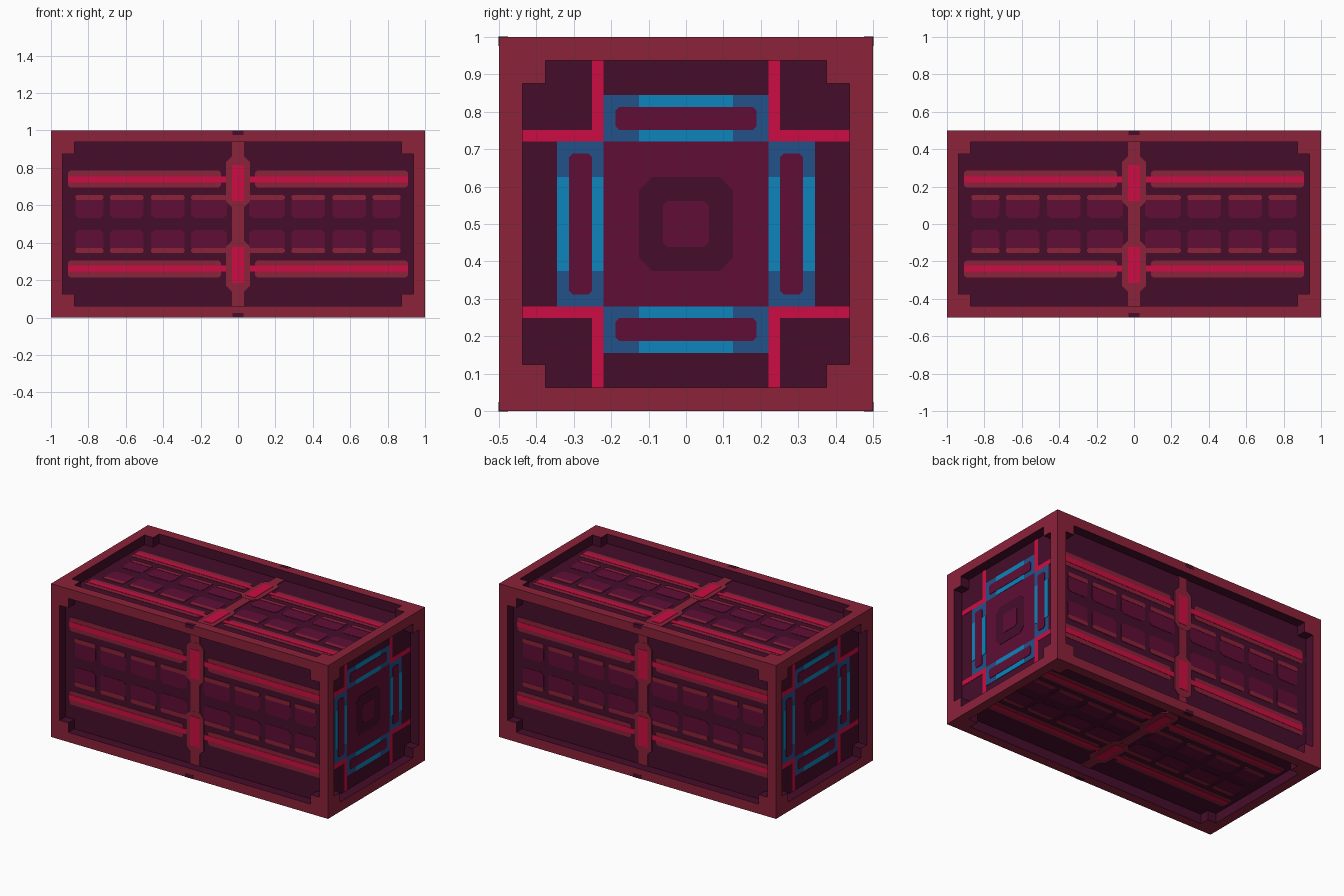
import bpy, bmesh, math
from mathutils import Matrix, Vector

if "Cube" in bpy.data.objects:
    bpy.data.objects.remove(bpy.data.objects["Cube"])


def material(name, hexcode):
    def linear(c):
        c /= 255
        return c / 12.92 if c <= 0.04045 else ((c + 0.055) / 1.055) ** 2.4
    m = bpy.data.materials.new(name)
    m.diffuse_color = [linear(int(hexcode[i:i + 2], 16)) for i in (0, 2, 4)] + [1]
    m.use_nodes = True
    m.node_tree.nodes["Principled BSDF"].inputs["Base Color"].default_value = m.diffuse_color
    return m


MAROON = material("maroon frame", "8B223A")
DARK = material("dark plum", "450D2A")
PLUM = material("plum", "600D35")
RED = material("bright red", "CB0D42")
NAVY = material("dark blue", "225189")
BLUE = material("light blue", "0E85BC")

T = 0.0625                      # frame thickness and recess depth
MID = Matrix.Translation((0, 0, 0.5))


def finish(name, bm, *mats):
    bmesh.ops.recalc_face_normals(bm, faces=bm.faces)
    me = bpy.data.meshes.new(name)
    bm.to_mesh(me)
    bm.free()
    for m in mats:
        me.materials.append(m)
    ob = bpy.data.objects.new(name, me)
    bpy.context.collection.objects.link(ob)
    return ob


def box(bm, centre, size):
    bmesh.ops.create_cube(bm, size=1, matrix=Matrix.Translation(centre) @ Matrix.Diagonal((*size, 1)))


# Local (u, v, height) frames of the recessed panels
FRONT = Matrix(((1, 0, 0, 0), (0, 0, -1, -0.5 + T), (0, 1, 0, 0), (0, 0, 0, 1)))
RIGHT = Matrix(((0, 0, 1, 1 - T), (1, 0, 0, 0), (0, 1, 0, 0), (0, 0, 0, 1)))
LONG = [MID @ Matrix.Rotation(k * math.pi / 2, 4, 'X') @ FRONT for k in range(4)]
ENDS = [MID @ Matrix.Rotation(k * math.pi, 4, 'Z') @ RIGHT for k in range(2)]
TURNS = [Matrix.Rotation(k * math.pi / 2, 4, 'Z') for k in range(4)]
FLIPS = [Matrix.Diagonal((a, b, 1, 1)) for a in (1, -1) for b in (1, -1)]
FLIP_V = [Matrix.Diagonal((1, b, 1, 1)) for b in (1, -1)]
ONCE = [Matrix.Identity(4)]


def plates(name, mat, faces, copies, rects, level, c=0.0):
    """Thin plates with chamfered corners; rects are (u0, u1, v0, v1)."""
    bm = bmesh.new()
    h = 0.002 * level
    for face in faces:
        for copy in copies:
            for a, b, d, e in rects:
                if c:
                    pts = [(a + c, d), (b - c, d), (b, d + c), (b, e - c),
                           (b - c, e), (a + c, e), (a, e - c), (a, d + c)]
                else:
                    pts = [(a, d), (b, d), (b, e), (a, e)]
                low, top = ([bm.verts.new(face @ copy @ Vector((u, v, z))) for u, v in pts]
                            for z in (-0.002, h))
                bm.faces.new(top)
                bm.faces.new(low[::-1])
                for i in range(len(pts)):
                    j = (i + 1) % len(pts)
                    bm.faces.new((low[i], low[j], top[j], top[i]))
    finish(name, bm, mat)


# Crate body: outer frame with every side sunk in
bm = bmesh.new()
box(bm, (0, 0, 0.5), (2, 1, 1))
sides = list(bm.faces)
bmesh.ops.inset_individual(bm, faces=sides, thickness=T, use_even_offset=True)
for f in sides:
    n = f.normal.copy()
    new = bmesh.ops.extrude_discrete_faces(bm, faces=[f])["faces"][0]
    bmesh.ops.translate(bm, verts=new.verts, vec=-n * T)
bmesh.ops.recalc_face_normals(bm, faces=bm.faces)


def colour_by_depth(bm):
    # Only faces on the outer hull are frame coloured
    for f in bm.faces:
        p = f.calc_center_median()
        outer = abs(p.x) > 0.999 or abs(p.y) > 0.499 or abs(p.z - 0.5) > 0.499
        f.material_index = 0 if outer else 1


colour_by_depth(bm)
finish("crate_frame", bm, MAROON, DARK)

# Corner blocks inside each recess
bm = bmesh.new()
half = (1, 0.5, 0.5)
for axis in range(3):
    for sx in (1, -1):
        for sy in (1, -1):
            for sz in (1, -1):
                p = [s * (half[i] - T * (0.5 if i == axis else 1.5))
                     for i, s in enumerate((sx, sy, sz))]
                box(bm, (p[0], p[1], p[2] + 0.5), (T, T, T))
colour_by_depth(bm)
finish("corner_blocks", bm, MAROON, DARK)

# Small dark marks at the middle of the long edges
bm = bmesh.new()
for sy in (1, -1):
    for sz in (1, -1):
        box(bm, (0, sy * 0.4885, 0.5 + sz * 0.4885), (0.06, 0.025, 0.025))
finish("edge_marks", bm, DARK)

# Long sides: rails, tiles and centre strap
plates("rail_borders", MAROON, LONG, FLIPS, [(0.09, 0.91, 0.195, 0.285)], 1, 0.012)
plates("rail_cores", RED, LONG, FLIPS, [(0.06, 0.91, 0.222, 0.255)], 2)
cols = [(0.06, 0.25), (0.285, 0.465), (0.505, 0.685), (0.72, 0.87)]
plates("tiles", PLUM, LONG, FLIPS, [(a, b, 0.033, 0.14) for a, b in cols], 1, 0.016)
plates("tile_edges", MAROON, LONG, FLIPS, [(a, b, 0.128, 0.156) for a, b in cols], 2, 0.008)
plates("centre_strap", MAROON, LONG, ONCE, [(-0.031, 0.031, -0.4375, 0.4375)], 3)
plates("strap_bosses", MAROON, LONG, FLIP_V, [(-0.063, 0.063, 0.09, 0.36)], 3.5, 0.03)
plates("strap_cores", RED, LONG, FLIP_V, [(-0.033, 0.033, 0.123, 0.315)], 4.5)

# Ends: hub, slotted bars and cross braces
plates("end_plate", PLUM, ENDS, ONCE, [(-0.22, 0.22, -0.22, 0.22)], 1)
plates("hub_ring", DARK, ENDS, ONCE, [(-0.126, 0.126, -0.126, 0.126)], 2, 0.036)
plates("hub_core", PLUM, ENDS, ONCE, [(-0.062, 0.062, -0.062, 0.062)], 3, 0.014)
plates("bar_ends", NAVY, ENDS, TURNS, [(-0.22, 0.22, 0.22, 0.345)], 1)
plates("bar_middles", BLUE, ENDS, TURNS, [(-0.126, 0.126, 0.22, 0.345)], 2)
plates("bar_slots", PLUM, ENDS, TURNS, [(-0.188, 0.188, 0.251, 0.313)], 3, 0.01)
plates("end_braces", RED, ENDS, FLIPS, [(0.22, 0.251, 0.22, 0.4375),
                                        (0.251, 0.4375, 0.22, 0.251)], 1)
